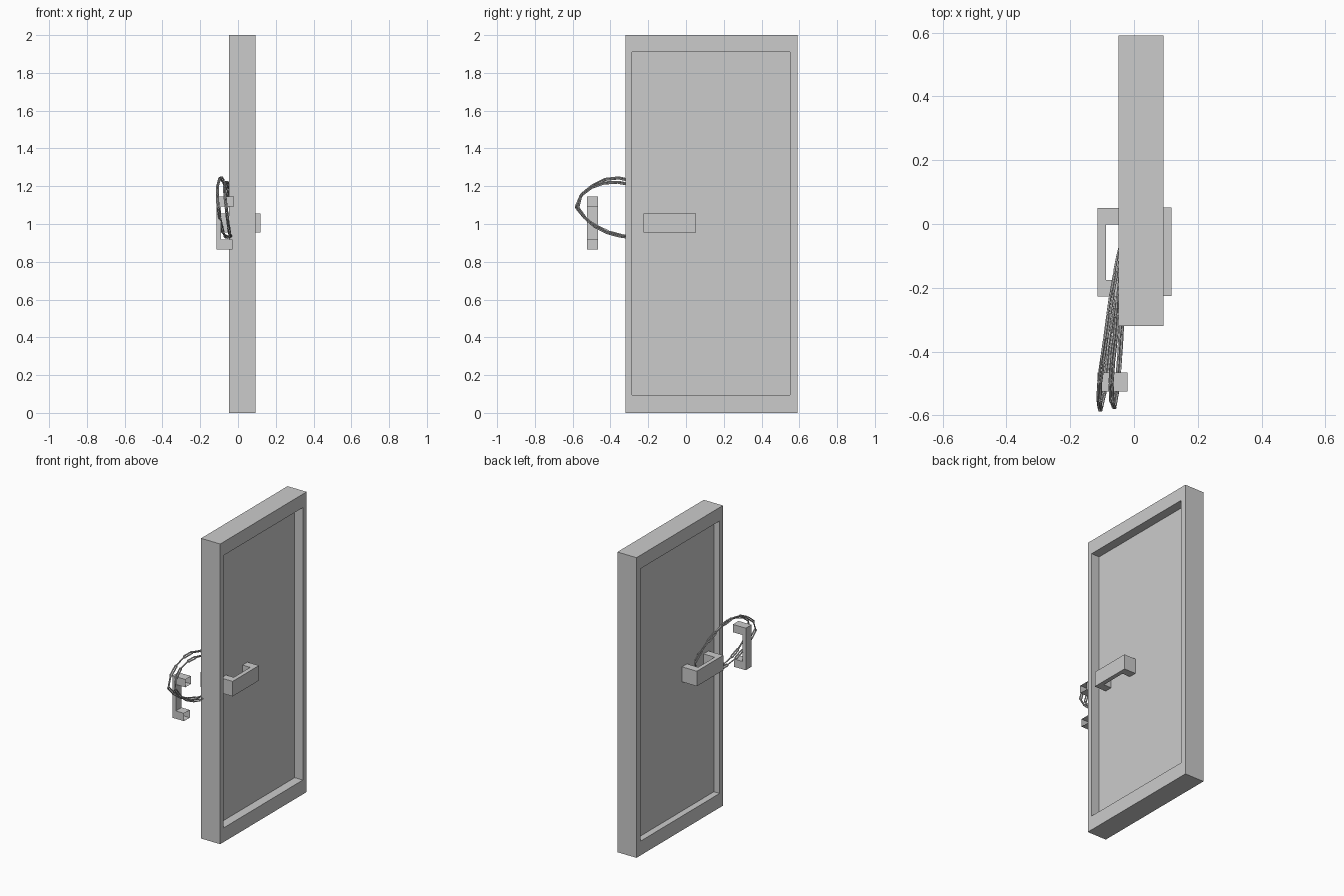
import bpy, bmesh, math
from mathutils import Vector, Matrix

if "Cube" in bpy.data.objects:
    bpy.data.objects.remove(bpy.data.objects["Cube"])


def make_object(name, bm):
    bmesh.ops.recalc_face_normals(bm, faces=bm.faces)
    me = bpy.data.meshes.new(name)
    bm.to_mesh(me)
    bm.free()
    ob = bpy.data.objects.new(name, me)
    bpy.context.collection.objects.link(ob)
    return ob


def bridge(bm, a, b):
    n = len(a)
    for i in range(n):
        bm.faces.new((a[i], a[(i + 1) % n], b[(i + 1) % n], b[i]))


# Door slab: rectangular rings lofted through x, recessed on both sides
def door():
    outer = (-0.32, 0.59, 0.0, 2.0)
    inner = (-0.285, 0.55, 0.095, 1.91)
    stations = [(-0.006, inner), (-0.048, inner), (-0.048, outer),
                (0.093, outer), (0.093, inner), (0.033, inner)]
    bm = bmesh.new()
    rings = [[bm.verts.new((x, y, z)) for y, z in
              ((r[0], r[2]), (r[1], r[2]), (r[1], r[3]), (r[0], r[3]))]
             for x, r in stations]
    for a, b in zip(rings, rings[1:]):
        bridge(bm, a, b)
    bm.faces.new(rings[0])
    bm.faces.new(rings[-1])
    make_object("door", bm)


# U-shaped pull: profile (x, along) extruded across; optional open leg ends
def handle(name, x_out, x_in, x_leg0, x_leg1, lo, hi, c0, c1, vertical=False):
    t = 0.052
    prof = [(x_leg0, lo), (x_out, lo), (x_out, hi), (x_leg1, hi),
            (x_leg1, hi - t), (x_in, hi - t), (x_in, lo + t), (x_leg0, lo + t)]
    bm = bmesh.new()
    rings = [[bm.verts.new((x, c, s) if vertical else (x, s, c)) for x, s in prof]
             for c in (c0, c1)]
    bridge(bm, *rings)
    caps = [bm.faces.new(r) for r in rings]
    if vertical:
        ends = [f for f in bm.faces if f not in caps and
                (all(v.co.x == rings[0][0].co.x for v in f.verts) or
                 all(v.co.x == rings[0][3].co.x for v in f.verts))]
        bmesh.ops.delete(bm, geom=ends, context='FACES_ONLY')
    make_object(name, bm)


# Elongated chain link along local x, lying in local xy
def add_link(bm, mat, length=0.092, width=0.02, wire=0.0042):
    r = width / 2 - wire
    half = length / 2 - wire - r
    rings = []
    for side in (1, -1):
        for k in range(5):
            a = math.radians(-90 + 45 * k)
            d = Vector((math.cos(a), math.sin(a), 0)) * side
            centre = Vector((half * side, 0, 0)) + d * r
            rings.append([bm.verts.new(mat @ (centre + wire * (
                d * math.cos(q * math.tau / 6) +
                Vector((0, 0, math.sin(q * math.tau / 6)))))) for q in range(6)])
    for i, a in enumerate(rings):
        bridge(bm, a, rings[(i + 1) % len(rings)])


def closed_spline(pts, steps=30):
    n, out = len(pts), []
    P = [Vector(p) for p in pts]
    for i in range(n):
        a, b, c, d = (P[(i + k) % n] for k in (-1, 0, 1, 2))
        for s in range(steps):
            t = s / steps
            out.append(0.5 * (2 * b + (c - a) * t + (2 * a - 5 * b + 4 * c - d) * t * t
                              + (3 * b - a - 3 * c + d) * t ** 3))
    return out


# Chain: links evenly spaced along a closed path, alternately turned
def chain(name, pts, count=18):
    path = closed_spline(pts)
    path.append(path[0])
    dist = [0.0]
    for a, b in zip(path, path[1:]):
        dist.append(dist[-1] + (b - a).length)

    def at(s):
        s %= dist[-1]
        i = max(k for k in range(len(path) - 1) if dist[k] <= s)
        return path[i].lerp(path[i + 1], (s - dist[i]) / (dist[i + 1] - dist[i]))

    bm = bmesh.new()
    pitch = dist[-1] / count
    for i in range(count):
        p, q = at(i * pitch), at((i + 1) * pitch)
        t = (q - p).normalized()
        side = Vector((1, 0, 0))
        side = (side - t * side.dot(t)).normalized()
        rot = Matrix((t, side, t.cross(side))).transposed().to_4x4()
        turn = Matrix.Rotation(math.radians(45 + 90 * (i % 2)), 4, 'X')
        add_link(bm, Matrix.Translation((p + q) / 2) @ rot @ turn,
                 length=(q - p).length + 0.012)
    make_object(name, bm)


door()
handle("door_handle_right", 0.118, 0.09, 0.033, 0.033, -0.225, 0.052, 0.955, 1.055)
handle("door_handle_left", -0.115, -0.088, -0.006, -0.006, -0.228, 0.05, 0.955, 1.055)
handle("wall_handle", -0.115, -0.09, -0.03, -0.02, 0.865, 1.145, -0.525, -0.465, True)

chain("chain_outer", [(-0.035, -0.045, 1.06), (-0.066, -0.2, 1.19), (-0.09, -0.37, 1.245),
                      (-0.108, -0.5, 1.2), (-0.107, -0.583, 1.1), (-0.09, -0.5, 1.005),
                      (-0.075, -0.37, 0.945), (-0.048, -0.2, 0.93), (-0.035, -0.08, 0.97)])
chain("chain_inner", [(-0.025, -0.06, 1.05), (-0.045, -0.2, 1.17), (-0.058, -0.35, 1.22),
                      (-0.072, -0.49, 1.2), (-0.065, -0.578, 1.11), (-0.052, -0.5, 1.0),
                      (-0.042, -0.37, 0.94), (-0.034, -0.2, 0.928), (-0.025, -0.09, 0.97)])
